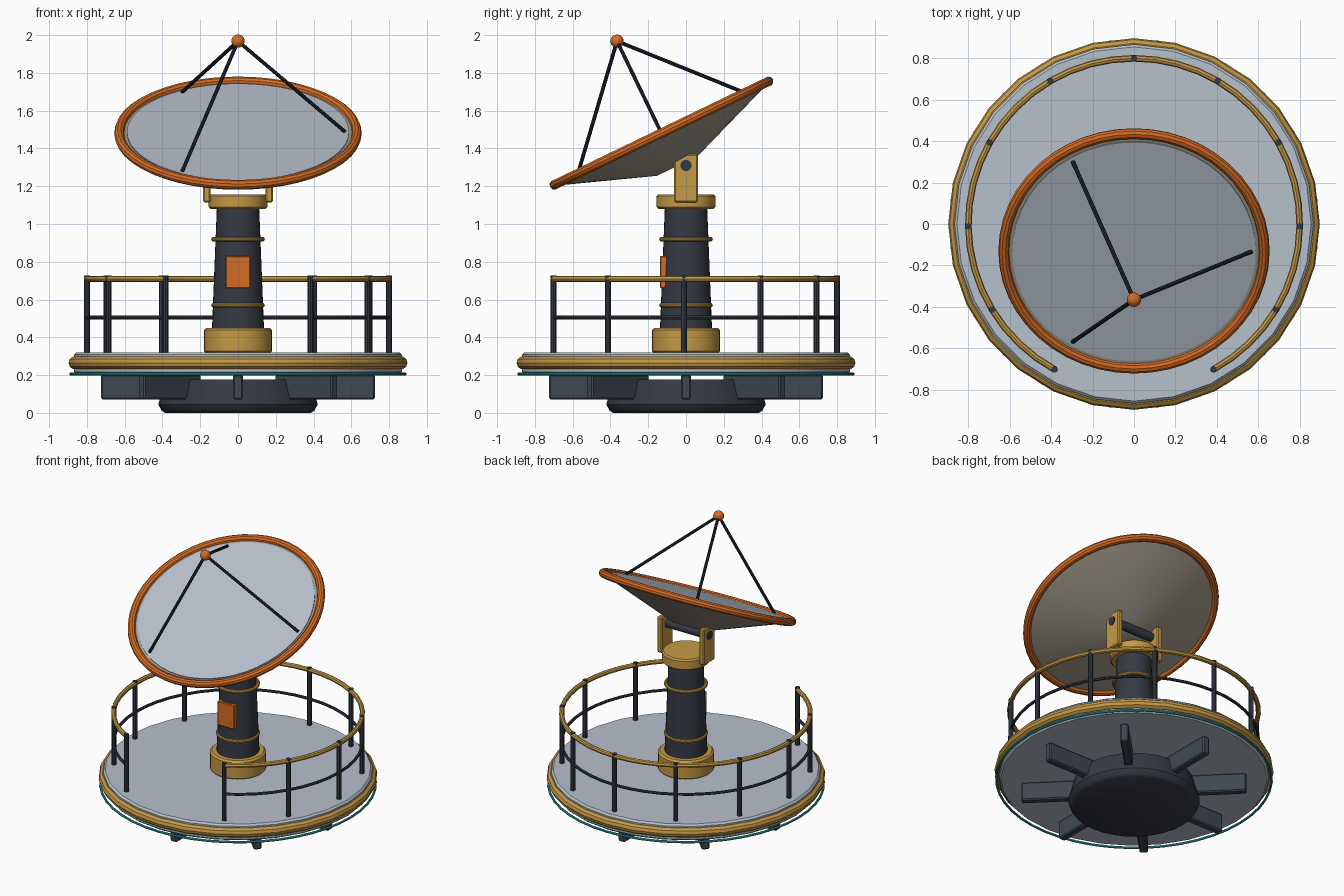
import bpy, bmesh, math
from mathutils import Matrix, Vector

cube = bpy.data.objects.get("Cube")
if cube:
    bpy.data.objects.remove(cube, do_unlink=True)


def material(name, r, g, b):
    m = bpy.data.materials.new(name)
    m.use_nodes = True
    m.diffuse_color = (r, g, b, 1)
    bsdf = next(n for n in m.node_tree.nodes if n.type == 'BSDF_PRINCIPLED')
    bsdf.inputs["Base Color"].default_value = (r, g, b, 1)
    bsdf.inputs["Roughness"].default_value = 0.6
    return m


GREY = material("pale grey", .47, .53, .60)
GOLD = material("ochre yellow", .56, .32, .06)
ORANGE = material("orange", .68, .15, .018)
DARK = material("dark slate", .035, .041, .055)
SLATE = material("blue slate", .048, .064, .085)
BLACK = material("near black", .017, .02, .026)
CYAN = material("cyan", .03, .45, .50)
WARM = material("warm grey", .38, .34, .27)


def finish(obj, mat, matrix=None, smooth=True):
    obj.data.materials.append(mat)
    if matrix:
        obj.matrix_world = matrix
    if smooth:
        bpy.ops.object.select_all(action='DESELECT')
        obj.select_set(True)
        bpy.context.view_layer.objects.active = obj
        bpy.ops.object.shade_smooth_by_angle(angle=math.radians(35))
    return obj


def from_bmesh(name, bm, mat, matrix=None, smooth=True):
    bmesh.ops.recalc_face_normals(bm, faces=bm.faces)
    mesh = bpy.data.meshes.new(name)
    bm.to_mesh(mesh)
    bm.free()
    obj = bpy.data.objects.new(name, mesh)
    bpy.context.collection.objects.link(obj)
    return finish(obj, mat, matrix, smooth)


def lathe(name, profile, mat, sides=32, matrix=None):
    """Turned solid from (radius, height) points, capped at both ends."""
    bm = bmesh.new()
    rings = []
    for r, z in profile:
        angles = [2 * math.pi * i / sides for i in range(sides)]
        rings.append([bm.verts.new((r * math.cos(a), r * math.sin(a), z)) for a in angles])
    for low, high in zip(rings, rings[1:]):
        for i in range(sides):
            j = (i + 1) % sides
            bm.faces.new((low[i], low[j], high[j], high[i]))
    bm.faces.new(rings[0])
    bm.faces.new(rings[-1])
    return from_bmesh(name, bm, mat, matrix)


def drum(name, r, z0, z1, bevel, mat, sides=32):
    return lathe(name, [(r - bevel, z0), (r, z0 + bevel), (r, z1 - bevel), (r - bevel, z1)], mat, sides)


def ring(name, major, minor, z, mat, sides=32, matrix=None):
    bpy.ops.mesh.primitive_torus_add(major_radius=major, minor_radius=minor,
                                     major_segments=sides, minor_segments=10)
    obj = bpy.context.object
    obj.name = name
    return finish(obj, mat, (matrix or Matrix()) @ Matrix.Translation((0, 0, z)))


def rod(name, a, b, r, mat, sides=10):
    a, b = Vector(a), Vector(b)
    turn = (b - a).to_track_quat('Z', 'Y').to_matrix().to_4x4()
    length = (b - a).length
    return lathe(name, [(r, 0), (r, length)], mat, sides, Matrix.Translation(a) @ turn)


def box(name, size, centre, bevel, mat, matrix=None):
    bm = bmesh.new()
    bmesh.ops.create_cube(bm, size=1)
    bmesh.ops.scale(bm, vec=size, verts=bm.verts)
    bmesh.ops.translate(bm, vec=centre, verts=bm.verts)
    bmesh.ops.bevel(bm, geom=bm.edges[:], offset=bevel, segments=1, affect='EDGES')
    return from_bmesh(name, bm, mat, matrix, smooth=False)


def arc_rail(name, r, z, thickness, start, end, mat):
    curve = bpy.data.curves.new(name, 'CURVE')
    curve.dimensions = '3D'
    curve.bevel_depth = thickness
    curve.bevel_resolution = 2
    curve.use_fill_caps = True
    spline = curve.splines.new('POLY')
    steps = 40
    spline.points.add(steps)
    for i, p in enumerate(spline.points):
        a = start + (end - start) * i / steps
        p.co = (r * math.cos(a), r * math.sin(a), z, 1)
    temp = bpy.data.objects.new(name + "_path", curve)
    bpy.context.collection.objects.link(temp)
    bpy.context.view_layer.update()
    mesh = bpy.data.meshes.new_from_object(temp)
    bpy.data.objects.remove(temp, do_unlink=True)
    mesh.materials.clear()
    obj = bpy.data.objects.new(name, mesh)
    bpy.context.collection.objects.link(obj)
    return finish(obj, mat)


# Underside hub and radial fins
lathe("lower_hub", [(.385, 0), (.405, .012), (.422, .045), (.385, .178)], DARK)
for i in range(8):
    box(f"hub_fin_{i + 1}", (.425, .052, .13), (.5125, 0, .137), .008, SLATE,
        Matrix.Rotation(i * math.pi / 4, 4, 'Z'))

# Round deck with its rim and light strip
drum("deck", .867, .205, .32, .012, GREY, 28)
ring("deck_rim", .862, .035, .265, GOLD, 28)
ring("light_strip", .885, .008, .206, CYAN, 48)

# Railing, open at the front
start, end = -math.pi / 2 + .5, 1.5 * math.pi - .5
RAIL_R, POSTS = .80, 11
for i in range(POSTS):
    a = start + (end - start) * i / (POSTS - 1)
    x, y = RAIL_R * math.cos(a), RAIL_R * math.sin(a)
    rod(f"rail_post_{i + 1}", (x, y, .315), (x, y, .728), .016, DARK, 8)
arc_rail("top_rail", RAIL_R, .71, .016, start, end, GOLD)
arc_rail("middle_rail", RAIL_R, .505, .010, start, end, DARK)

# Pedestal
drum("pedestal_base", .18, .315, .45, .012, GOLD)
lathe("column", [(.138, .44), (.112, 1.09)], DARK)
for name, z in (("lower_column_ring", .57), ("upper_column_ring", .92)):
    ring(name, .13, .012, z, GOLD)
drum("pedestal_cap", .155, 1.08, 1.157, .010, GOLD)
box("control_panel", (.132, .045, .17), (0, -.115, .745), .004, ORANGE)

# Yoke and axle
for side, s in (("left", 1), ("right", -1)):
    box(f"{side}_yoke_arm", (.04, .126, .255), (s * .165, 0, 1.2425), .008, GOLD)
rod("tilt_axle", (-.19, 0, 1.31), (.19, 0, 1.31), .03, DARK, 16)

# Tilted dish
dish = Matrix.Translation((0, -.13, 1.481)) @ Matrix.Rotation(.45, 4, 'X')
lathe("dish_shell", [(.12, -.193), (.622, -.008), (.622, .002)], WARM, 48, dish)
lathe("dish_face", [(.588, 0), (.588, .008)], GREY, 48, dish)
ring("dish_rim", .629, .026, 0, ORANGE, 48, dish)

# Feed struts and receiver ball
tip = dish @ Vector((0, 0, .541))
for i, a in enumerate((0, 2.12, -2.12)):
    foot = dish @ Vector((.567 * math.cos(a), .567 * math.sin(a), .008))
    rod(f"feed_strut_{i + 1}", foot, tip, .010, BLACK, 8)
bpy.ops.mesh.primitive_uv_sphere_add(segments=20, ring_count=12, radius=.035)
ball = bpy.context.object
ball.name = "receiver_ball"
finish(ball, ORANGE, Matrix.Translation(tip))
